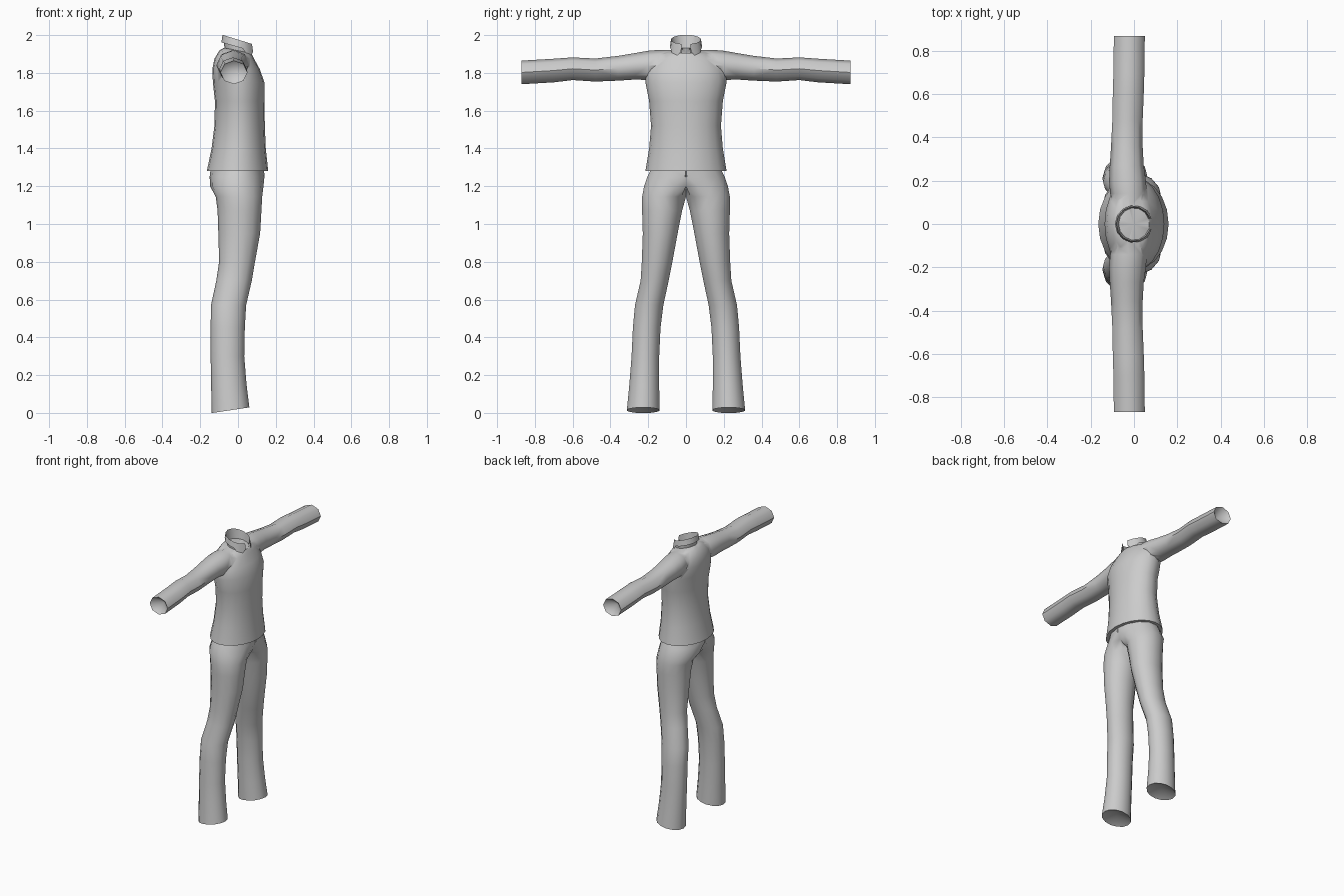
import bpy, bmesh, math
from mathutils import Vector

cube = bpy.data.objects.get("Cube")
if cube:
    bpy.data.objects.remove(cube, do_unlink=True)

cloth = bpy.data.materials.new("grey_cloth")
cloth.use_nodes = True
GREY = (0.6, 0.6, 0.6, 1)
cloth.diffuse_color = GREY
cloth.node_tree.nodes["Principled BSDF"].inputs["Base Color"].default_value = GREY


def oval(n, a0, a1, b0, b1):
    """Points of an ellipse that fills the given box."""
    for i in range(n):
        t = math.tau * i / n
        yield ((a0 + a1) / 2 + (a1 - a0) / 2 * math.cos(t),
               (b0 + b1) / 2 + (b1 - b0) / 2 * math.sin(t))


def finish(bm, name):
    bmesh.ops.recalc_face_normals(bm, faces=bm.faces)
    mesh = bpy.data.meshes.new(name)
    bm.to_mesh(mesh)
    bm.free()
    mesh.materials.append(cloth)
    obj = bpy.data.objects.new(name, mesh)
    bpy.context.collection.objects.link(obj)
    return obj


def smooth(obj, angle):
    bpy.ops.object.select_all(action='DESELECT')
    obj.select_set(True)
    bpy.context.view_layer.objects.active = obj
    bpy.ops.object.shade_smooth_by_angle(angle=math.radians(angle))


def loft(rings, start_in, end_in):
    """Skin closed rings; each end gets a fan whose centre is pushed inward."""
    bm = bmesh.new()
    loops = [[bm.verts.new(p) for p in r] for r in rings]
    n = len(loops[0])
    for lo, hi in zip(loops, loops[1:]):
        for i in range(n):
            j = (i + 1) % n
            bm.faces.new((lo[i], lo[j], hi[j], hi[i]))
    for loop, shift in ((loops[0], start_in), (loops[-1], end_in)):
        mid = sum((v.co for v in loop), Vector()) / n
        tip = bm.verts.new(mid + Vector(shift))
        for i in range(n):
            bm.faces.new((loop[i], loop[(i + 1) % n], tip))
    return bm


# Shirt body: height, back x, front x, half width, forward slope
body = [(1.28, -.165, .16, .215, 0), (1.4, -.14, .147, .195, 0),
        (1.52, -.125, .142, .185, 0), (1.65, -.122, .14, .195, 0),
        (1.75, -.133, .14, .215, 0), (1.82, -.136, .115, .21, 0),
        (1.875, -.125, .085, .18, 0), (1.905, -.10, .075, .13, -.12),
        (1.918, -.075, .07, .08, -.2)]
rings = [[(x, y, z + s * x) for x, y in oval(20, x0, x1, -w, w)]
         for z, x0, x1, w, s in body]
shirt = finish(loft(rings, (0, 0, 0), (0, 0, -.01)), "shirt")

# Sleeves: distance out, back x, front x, bottom z, top z
sleeve = [(.07, -.09, .05, 1.79, 1.922), (.14, -.11, .06, 1.765, 1.922),
          (.2, -.115, .055, 1.762, 1.917), (.27, -.112, .045, 1.765, 1.905),
          (.36, -.106, .04, 1.759, 1.89), (.48, -.1, .04, 1.754, 1.876),
          (.6, -.098, .045, 1.762, 1.882), (.7, -.095, .048, 1.75, 1.875),
          (.87, -.093, .05, 1.74, 1.865)]
for side in (1, -1):
    rings = [[(x, side * y, z) for x, z in oval(8, x0, x1, z0, z1)]
             for y, x0, x1, z0, z1 in sleeve]
    arm = finish(loft(rings, (0, 0, 0), (0, -side * .06, 0)), "sleeve_helper")
    join = shirt.modifiers.new("sleeve", 'BOOLEAN')
    join.operation, join.solver, join.object = 'UNION', 'EXACT', arm
    bpy.context.view_layer.objects.active = shirt
    bpy.ops.object.modifier_apply(modifier=join.name)
    bpy.data.objects.remove(arm, do_unlink=True)
smooth(shirt, 50)

# Trouser leg: height, back x, front x, inner y, outer y, hem slope
leg = [(.02, -.14, .06, .138, .315, .15), (.15, -.142, .045, .14, .302, .05),
       (.3, -.145, .033, .14, .29, 0), (.45, -.145, .036, .133, .283, 0),
       (.57, -.143, .043, .118, .272, 0), (.7, -.115, .073, .09, .242, 0),
       (.8, -.1, .09, .07, .236, 0), (.95, -.104, .117, .042, .231, 0),
       (1.07, -.108, .124, .018, .235, 0), (1.145, -.118, .128, -.002, .235, 0),
       (1.2, -.148, .135, -.1, .226, 0), (1.25, -.15, .14, -.2, .21, 0),
       (1.29, -.145, .138, -.19, .19, 0)]
rings = [[(x, max(y, 0), z + s * x) for x, y in oval(14, x0, x1, y0, y1)]
         for z, x0, x1, y0, y1, s in leg]
bm = loft(rings, (0, 0, .04), (0, 0, 0))
seam = [f for f in bm.faces if all(v.co.y < 1e-5 for v in f.verts)]
bmesh.ops.delete(bm, geom=seam, context='FACES')
trousers = finish(bm, "trousers")
smooth(trousers, 50)
mirror = trousers.modifiers.new("other_leg", 'MIRROR')
mirror.use_axis = (False, True, False)
mirror.merge_threshold = .002

# Folded collar: inner band, top edge and outer fall with two front points
bm = bmesh.new()
rows = []
steps = 12
for i in range(steps + 1):
    t = math.radians(18 + 324 * i / steps)
    c, s = math.cos(t), math.sin(t)
    top = 2 - .31 * (.08 * c + .075)
    low = 1.925 - .22 * (.07 * c + .075)
    fall = .085 if i in (1, steps - 1) else .04
    flare = .092 if i in (1, steps - 1) else .086
    rows.append([bm.verts.new(p) for p in (
        (.07 * c, .074 * s, low), (.08 * c - .002, .08 * s, top),
        (flare * c - .002, flare * s, top - fall))])
for a, b in zip(rows, rows[1:]):
    for k in range(2):
        bm.faces.new((a[k], b[k], b[k + 1], a[k + 1]))
collar = finish(bm, "collar")
smooth(collar, 30)
